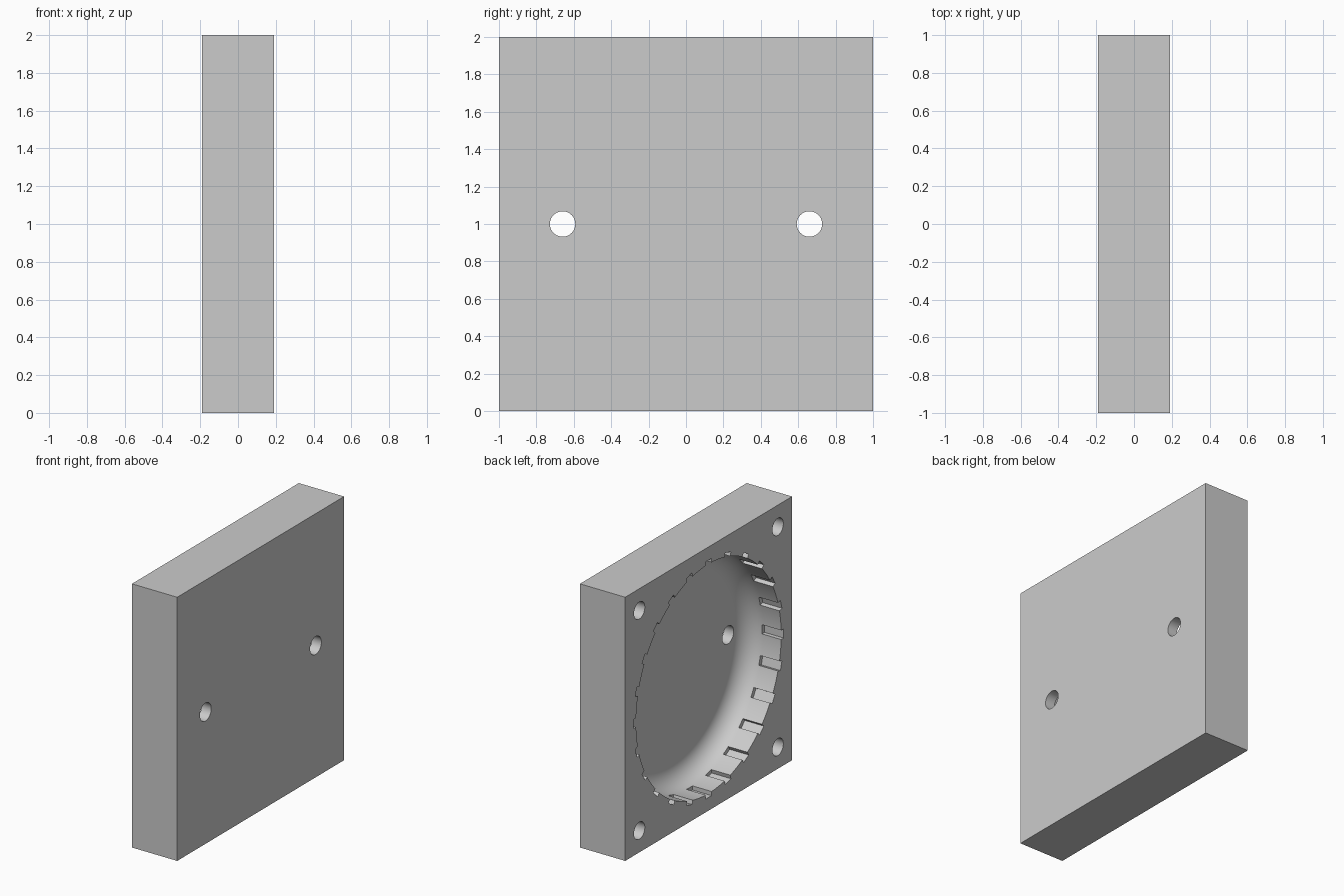
import bpy, bmesh
from math import cos, sin, pi, radians
from mathutils import Matrix, Vector

cube = bpy.data.objects.get("Cube")
if cube:
    bpy.data.objects.remove(cube, do_unlink=True)

HALF = 0.19            # half thickness of the plate
OPEN = -HALF           # x of the open face
CENTER = Vector((0, 0, 1))
CAVITY_R, CAVITY_DEPTH, FILLET = 0.87, 0.30, 0.15

grey = bpy.data.materials.new("plain grey")
grey.use_nodes = True
grey.diffuse_color = (0.6, 0.6, 0.6, 1)
grey.node_tree.nodes["Principled BSDF"].inputs["Base Color"].default_value = (0.6, 0.6, 0.6, 1)


def make_object(name, bm):
    bmesh.ops.recalc_face_normals(bm, faces=bm.faces)
    mesh = bpy.data.meshes.new(name)
    bm.to_mesh(mesh)
    bm.free()
    mesh.materials.append(grey)
    obj = bpy.data.objects.new(name, mesh)
    bpy.context.collection.objects.link(obj)
    return obj


def add_box(bm, size, matrix):
    bmesh.ops.create_cube(bm, size=1, matrix=matrix @ Matrix.Diagonal((*size, 1)))


def add_drill(bm, x0, x1, y, z, radius):
    place = Matrix.Translation(((x0 + x1) / 2, y, z)) @ Matrix.Rotation(pi / 2, 4, 'Y')
    bmesh.ops.create_cone(bm, cap_ends=True, segments=40, radius1=radius,
                          radius2=radius, depth=x1 - x0, matrix=place)


# Square housing plate
bm = bmesh.new()
add_box(bm, (2 * HALF, 2, 2), Matrix.Translation(CENTER))
housing = make_object("housing", bm)

# Round pocket with a rounded floor edge, revolved about the x axis
floor = OPEN + CAVITY_DEPTH
profile = [(OPEN - 0.1, 0), (OPEN - 0.1, CAVITY_R)]
for i in range(13):
    a = radians(90 * i / 12)
    profile.append((floor - FILLET + FILLET * sin(a), CAVITY_R - FILLET + FILLET * cos(a)))
profile.append((floor, 0))
bm = bmesh.new()
verts = [bm.verts.new((x, r, 1)) for x, r in profile]
edges = [bm.edges.new(pair) for pair in zip(verts, verts[1:])]
bmesh.ops.spin(bm, geom=verts + edges, cent=CENTER, axis=(1, 0, 0),
               angle=2 * pi, steps=96, use_duplicate=False)
bmesh.ops.remove_doubles(bm, verts=bm.verts, dist=1e-5)
pocket = make_object("pocket_cutter", bm)

# Ring of shallow grip slots around the pocket mouth
bm = bmesh.new()
for i in range(24):
    turn = Matrix.Rotation(radians(15 * i), 4, 'X')
    place = Matrix.Translation(CENTER) @ turn @ Matrix.Translation((OPEN + 0.03, 0.85, 0))
    add_box(bm, (0.26, 0.1, 0.07), place)
slots = make_object("slot_cutter", bm)

# Two through holes in the floor and four blind corner holes
bm = bmesh.new()
for side in (-1, 1):
    add_drill(bm, 0, HALF + 0.1, side * 0.66, 1, 0.068)
    for level in (-1, 1):
        add_drill(bm, OPEN - 0.1, OPEN + 0.26, side * 0.83, 1 + level * 0.835, 0.065)
holes = make_object("hole_cutter", bm)

# Cut everything out of the housing
bpy.context.view_layer.objects.active = housing
for cutter in (pocket, slots, holes):
    mod = housing.modifiers.new("cut", 'BOOLEAN')
    mod.operation, mod.solver, mod.object = 'DIFFERENCE', 'EXACT', cutter
    bpy.ops.object.modifier_apply(modifier=mod.name)
    bpy.data.objects.remove(cutter, do_unlink=True)

bpy.ops.object.select_all(action='DESELECT')
housing.select_set(True)
bpy.ops.object.shade_smooth_by_angle(angle=radians(30))
